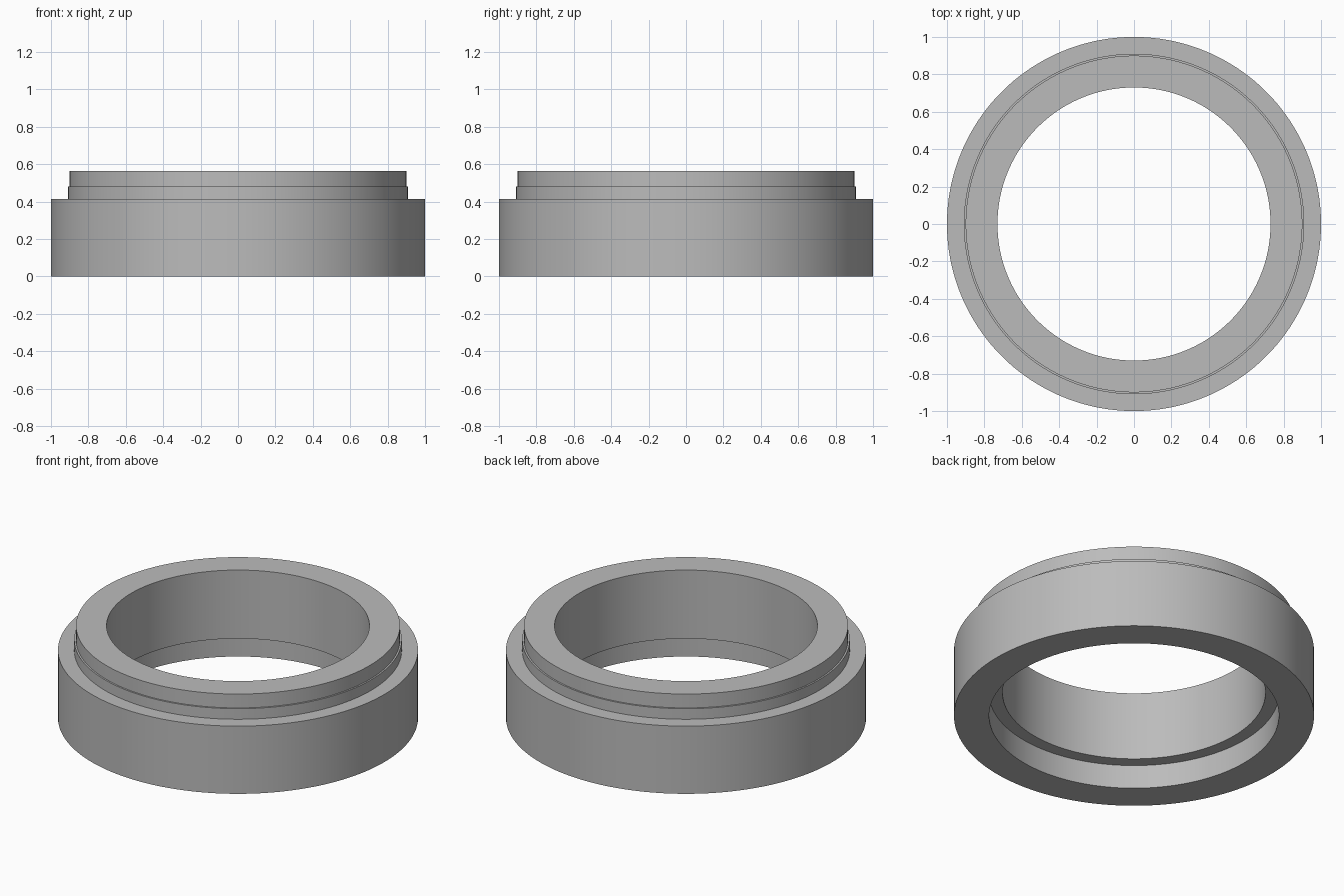
import bpy, bmesh, math
from mathutils import Vector

cube = bpy.data.objects.get("Cube")
if cube:
    bpy.data.objects.remove(cube, do_unlink=True)

SEGMENTS = 180
OUTER, NECK, NECK_TOP, BORE, SOCKET = 1.0, 0.91, 0.9, 0.73, 0.805
LEDGE, SHOULDER, STEP, TOP = 0.145, 0.415, 0.48, 0.565

metal = bpy.data.materials.new("grey metal")
metal.use_nodes = True
colour = (0.5, 0.5, 0.5, 1)
metal.diffuse_color = colour
metal.node_tree.nodes["Principled BSDF"].inputs["Base Color"].default_value = colour


def lathe(name, profile):
    """Revolve a closed (radius, height) profile around z."""
    bm = bmesh.new()
    verts = [bm.verts.new((r, 0, z)) for r, z in profile]
    edges = [bm.edges.new((a, b)) for a, b in zip(verts, verts[1:] + verts[:1])]
    bmesh.ops.spin(bm, geom=verts + edges, cent=Vector(), axis=Vector((0, 0, 1)),
                   angle=math.tau, steps=SEGMENTS)
    bmesh.ops.remove_doubles(bm, verts=bm.verts, dist=1e-4)
    bmesh.ops.recalc_face_normals(bm, faces=bm.faces)
    mesh = bpy.data.meshes.new(name)
    bm.to_mesh(mesh)
    bm.free()
    mesh.materials.append(metal)
    obj = bpy.data.objects.new(name, mesh)
    bpy.context.collection.objects.link(obj)
    bpy.ops.object.select_all(action="DESELECT")
    obj.select_set(True)
    bpy.context.view_layer.objects.active = obj
    bpy.ops.object.shade_smooth_by_angle(angle=math.radians(30))
    return obj


# Wide body with stepped neck above and a wider socket bored from below
lathe("stepped_ring", [
    (SOCKET, 0), (OUTER, 0), (OUTER, SHOULDER),
    (NECK, SHOULDER), (NECK, STEP), (NECK_TOP, STEP), (NECK_TOP, TOP),
    (BORE, TOP), (BORE, LEDGE), (SOCKET, LEDGE),
])
